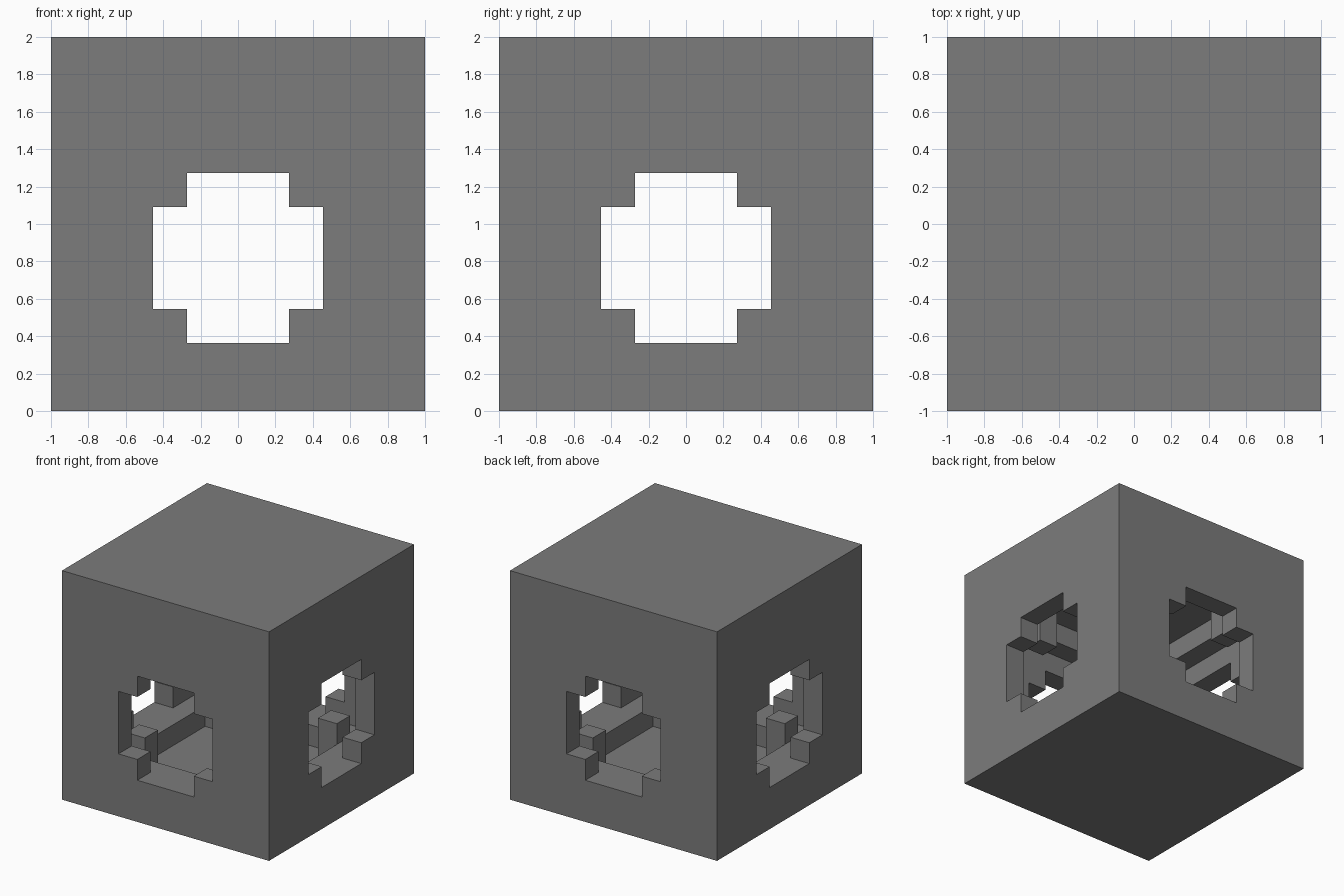
import bpy

U = 2 / 11  # one grid step of the block

if "Cube" in bpy.data.objects:
    bpy.data.objects.remove(bpy.data.objects["Cube"], do_unlink=True)

grey = bpy.data.materials.new("stone_grey")
grey.use_nodes = True
colour = (0.2, 0.2, 0.2, 1)
grey.diffuse_color = colour
grey.node_tree.nodes["Principled BSDF"].inputs["Base Color"].default_value = colour


def box(name, x, y, z):
    """Box from grid ranges; x and y are measured from the block's middle."""
    spans = (x, y, z)
    bpy.ops.mesh.primitive_cube_add(size=1, location=[U * (a + b) / 2 for a, b in spans])
    ob = bpy.context.object
    ob.name = name
    ob.scale = [U * (b - a) for a, b in spans]
    bpy.ops.object.transform_apply(location=False, rotation=False, scale=True)
    ob.data.materials.append(grey)
    return ob


def cut(target, cutter):
    """Subtract a cutter and throw it away."""
    cutter.hide_render = True
    mod = target.modifiers.new("cut", "BOOLEAN")
    mod.operation = "DIFFERENCE"
    mod.solver = "EXACT"
    mod.object = cutter
    bpy.context.view_layer.objects.active = target
    bpy.ops.object.modifier_apply(modifier=mod.name)
    bpy.data.objects.remove(cutter, do_unlink=True)


def mid(half):
    return (-half, half)


# Outer block
block = box("block", mid(5.5), mid(5.5), (0, 11))

# Hollow chamber with a ledge around its floor and ceiling
cut(block, box("chamber_cutter", mid(4.5), mid(4.5), (2, 8)))
cut(block, box("recess_cutter", mid(3.5), mid(3.5), (1, 9)))

# Cross-shaped windows through all four sides
for half, height in ((2.5, (3, 6)), (1.5, (2, 7))):
    cut(block, box("window_cutter", mid(half), mid(6), height))
    cut(block, box("window_cutter", mid(6), mid(half), height))

# Short posts in the corners of the floor and ceiling recesses
for label, height in (("floor", (1, 3)), ("ceiling", (7, 9))):
    for sx in (-1, 1):
        for sy in (-1, 1):
            x, y = (sorted((s * 2.5, s * 3.5)) for s in (sx, sy))
            box(label + "_post", x, y, height)
